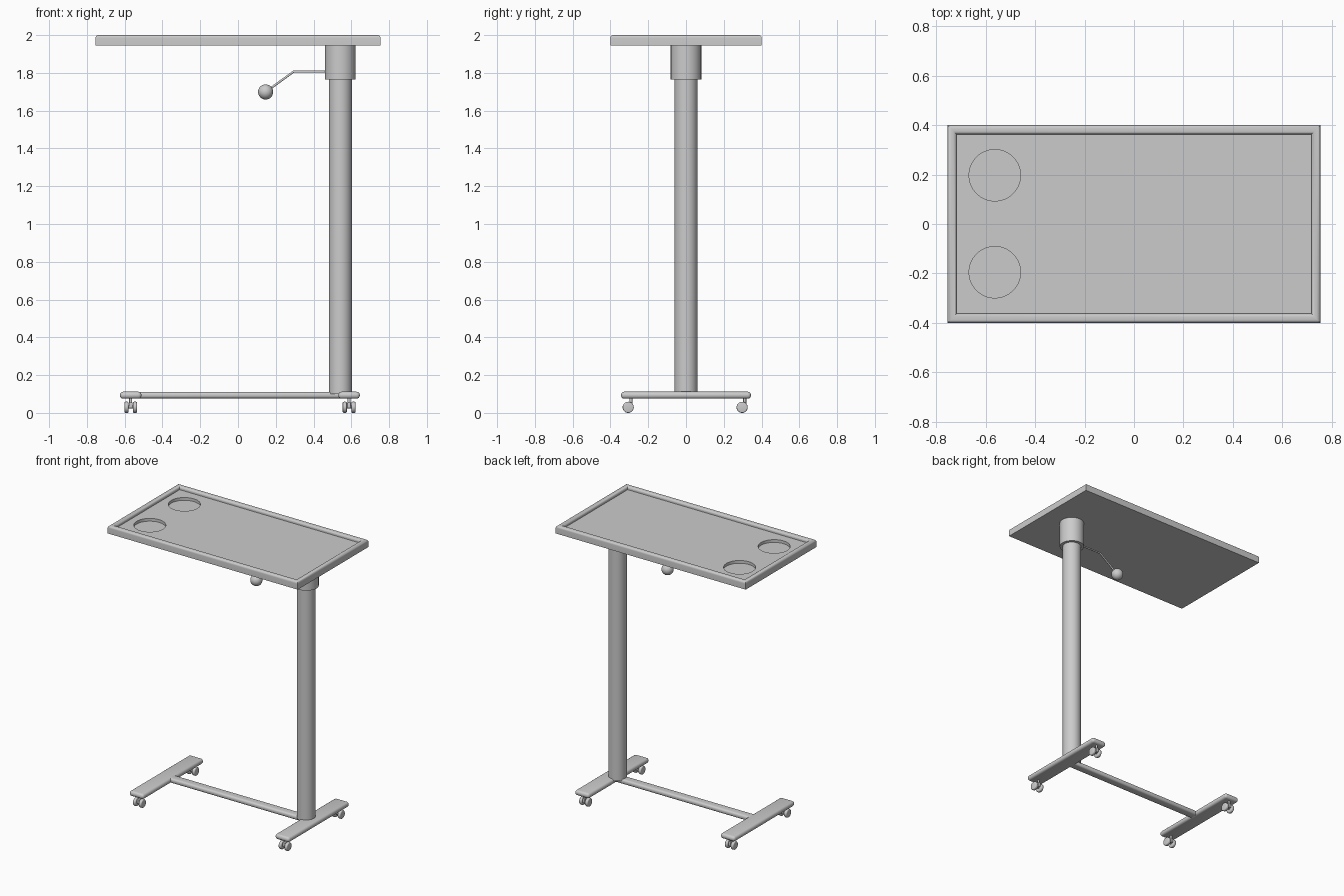
import bpy, bmesh, math
from mathutils import Vector

if "Cube" in bpy.data.objects:
    bpy.data.objects.remove(bpy.data.objects["Cube"])


def finish(ob, name, bevel=0, segments=4):
    ob.name = name
    bpy.ops.object.select_all(action='DESELECT')
    bpy.context.view_layer.objects.active = ob
    ob.select_set(True)
    if bevel:
        m = ob.modifiers.new("Bevel", 'BEVEL')
        m.width, m.segments, m.limit_method = bevel, segments, 'ANGLE'
        bpy.ops.object.modifier_apply(modifier=m.name)
    bpy.ops.object.shade_smooth_by_angle(angle=math.radians(35))
    return ob


def box(name, lo, hi, bevel=0):
    lo, hi = Vector(lo), Vector(hi)
    bpy.ops.mesh.primitive_cube_add(size=1, location=(lo + hi) / 2)
    ob = bpy.context.object
    ob.scale = hi - lo
    bpy.ops.object.transform_apply(location=False, rotation=False, scale=True)
    return finish(ob, name, bevel)


def cylinder(name, loc, r, depth, axis='Z', bevel=0, verts=48):
    rot = (0, math.pi / 2, 0) if axis == 'X' else (0, 0, 0)
    bpy.ops.mesh.primitive_cylinder_add(vertices=verts, radius=r, depth=depth,
                                        location=loc, rotation=rot)
    return finish(bpy.context.object, name, bevel, 3)


# Tray top: rim profile (inset, z) swept around a rectangle with mitred corners
R = 0.015
profile = [(0, 1.945)]
profile += [(R - R * math.cos(a), 1.985 + R * math.sin(a))
            for a in [i * math.pi / 12 for i in range(7)]]
profile += [(0.022 + R * math.sin(a), 1.985 + R * math.cos(a))
            for a in [i * math.pi / 12 for i in range(7)]]
profile += [(0.037, 1.977)]
bm = bmesh.new()
rings = []
for d, z in profile:
    x, y = 0.754 - d, 0.4 - d
    rings.append([bm.verts.new(p) for p in
                  ((-x, -y, z), (x, -y, z), (x, y, z), (-x, y, z))])
for a, b in zip(rings, rings[1:]):
    for i in range(4):
        j = (i + 1) % 4
        bm.faces.new((a[i], a[j], b[j], b[i]))
bm.faces.new(rings[0][::-1])
bm.faces.new(rings[-1])
bmesh.ops.recalc_face_normals(bm, faces=bm.faces)
mesh = bpy.data.meshes.new("tray_top")
bm.to_mesh(mesh)
bm.free()
tray = bpy.data.objects.new("tray_top", mesh)
bpy.context.collection.objects.link(tray)

# Cup recesses cut into the tray
for y in (-0.195, 0.197):
    cutter = cylinder("cup_cutter", (-0.563, y, 2.007), 0.104, 0.1, verts=64)
    cutter.hide_render = True
    bpy.context.view_layer.objects.active = tray
    m = tray.modifiers.new("Cup", 'BOOLEAN')
    m.operation, m.solver, m.object = 'DIFFERENCE', 'EXACT', cutter
    bpy.ops.object.modifier_apply(modifier=m.name)
    bpy.data.objects.remove(cutter)
finish(tray, "tray_top")

# Column and collar
cylinder("column", (0.542, 0, 0.935), 0.061, 1.67)
cylinder("collar", (0.542, 0, 1.856), 0.081, 0.18)

# Height lever: bent rod and ball knob
curve = bpy.data.curves.new("lever_rod", 'CURVE')
curve.dimensions = '3D'
curve.bevel_depth, curve.bevel_resolution, curve.use_fill_caps = 0.006, 3, True
path = [(0.48, 0, 1.807), (0.295, 0, 1.807), (0.15, 0, 1.702)]
spline = curve.splines.new('POLY')
spline.points.add(len(path) - 1)
for p, co in zip(spline.points, path):
    p.co = (*co, 1)
rod = bpy.data.objects.new("lever_rod", curve)
bpy.context.collection.objects.link(rod)
bpy.ops.mesh.primitive_uv_sphere_add(segments=32, ring_count=16, radius=0.04,
                                     location=(0.146, 0, 1.699))
finish(bpy.context.object, "lever_knob")

# Base: connecting bar, two feet, four twin-wheel casters
box("base_bar", (-0.56, -0.032, 0.077), (0.56, 0.032, 0.111), 0.014)
for side, x in (("left", -0.568), ("right", 0.588)):
    box(side + "_foot", (x - 0.057, -0.344, 0.075), (x + 0.057, 0.344, 0.112), 0.017)
    for end, y in (("front", -0.306), ("back", 0.297)):
        tag = f"{side}_{end}_caster_"
        cylinder(tag + "stem", (x, y + 0.014, 0.066), 0.008, 0.03, verts=20)
        cylinder(tag + "axle", (x, y, 0.03), 0.008, 0.06, 'X', verts=20)
        box(tag + "housing", (x - 0.01, y - 0.016, 0.024), (x + 0.01, y + 0.024, 0.056), 0.004)
        for s in (-1, 1):
            cylinder(tag + "wheel", (x + s * 0.023, y, 0.0295), 0.0295, 0.022, 'X', 0.006, 32)
